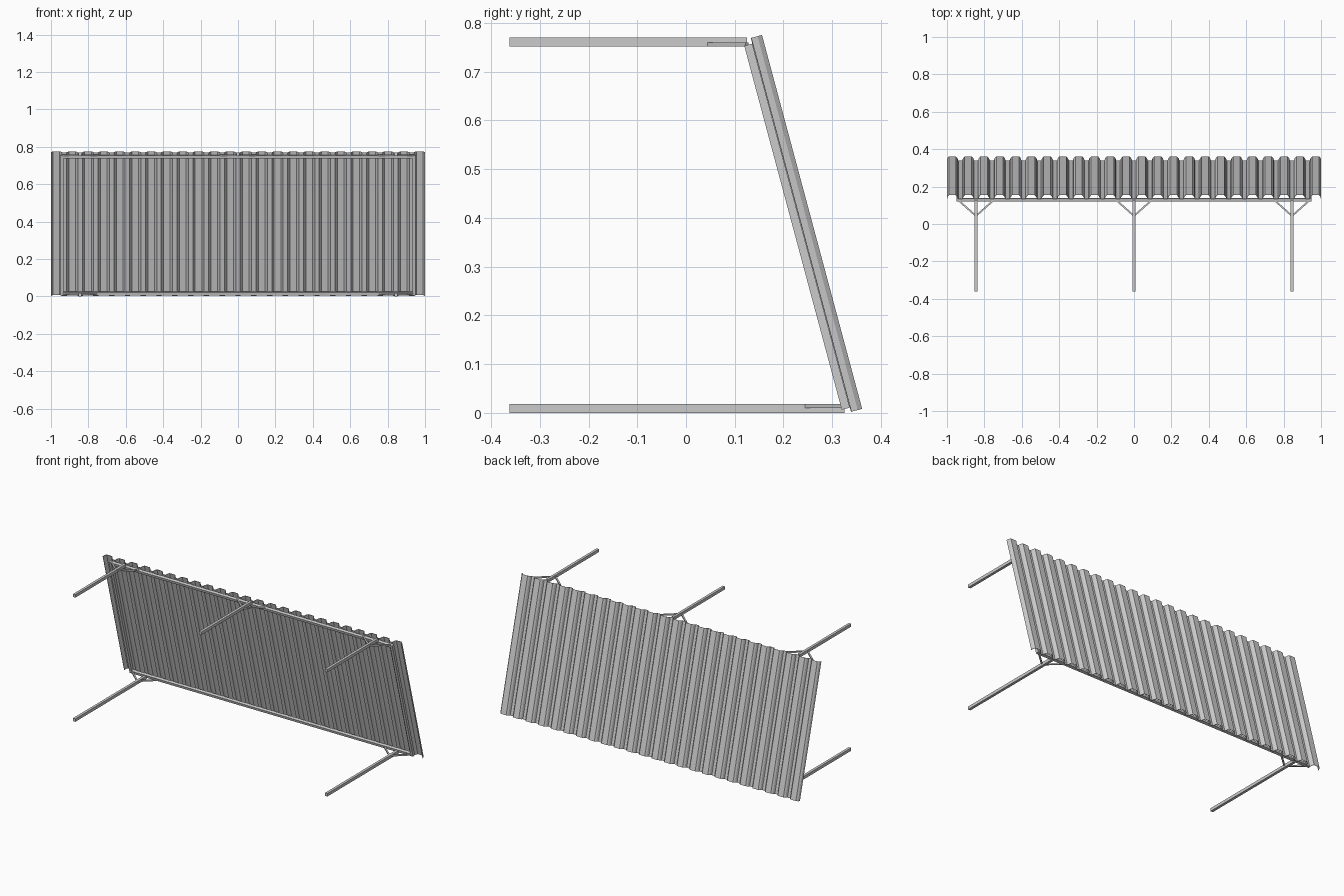
import bpy, bmesh
from mathutils import Vector

if "Cube" in bpy.data.objects:
    bpy.data.objects.remove(bpy.data.objects["Cube"])

# panel frame: origin at top outer edge, D runs down the slope, N points inward
T = Vector((0, 0.155, 0.775))
D = Vector((0, 0.205, -0.765)).normalized()
N = Vector((0, D.z, -D.y))
X = Vector((1, 0, 0))
LENGTH, DEPTH = 0.794, 0.022


def panel(x, s, n):
    return T + X * x + D * s + N * n


def make(name, verts, faces):
    me = bpy.data.meshes.new(name)
    me.from_pydata([tuple(v) for v in verts], [], faces)
    bm = bmesh.new()
    bm.from_mesh(me)
    bmesh.ops.recalc_face_normals(bm, faces=bm.faces)
    bm.to_mesh(me)
    bm.free()
    ob = bpy.data.objects.new(name, me)
    bpy.context.collection.objects.link(ob)
    return ob


BOX = [(0, 1, 3, 2), (4, 5, 7, 6), (0, 1, 5, 4), (2, 3, 7, 6), (0, 2, 6, 4), (1, 3, 7, 5)]


def panel_box(name, xs, ss, ns):
    return make(name, [panel(x, s, n) for x in xs for s in ss for n in ns], BOX)


def beam(name, a, b, w, h):
    # horizontal square bar between two points
    a, b = Vector(a), Vector(b)
    side = (b - a).cross(Vector((0, 0, 1))).normalized() * w / 2
    up = Vector((0, 0, h / 2))
    return make(name, [p + side * i + up * j for p in (a, b) for i in (-1, 1) for j in (-1, 1)], BOX)


# corrugated sheet: repeated trapezoid ridges with turned-down ends
RIDGES = 24
pitch = 1.942 / (RIDGES - 1)
wave = [(-0.029, DEPTH), (-0.026, 0.009), (-0.018, 0), (0.018, 0), (0.026, 0.009), (0.031, DEPTH)]
wave[0] = (-0.031, DEPTH)
profile = []
for i in range(RIDGES):
    c = (i - (RIDGES - 1) / 2) * pitch
    profile += [(max(-1, min(1, c + x)), n) for x, n in wave]
verts = [panel(x, s, n) for x, n in profile for s in (0, LENGTH)]
faces = [(2 * i, 2 * i + 1, 2 * i + 3, 2 * i + 2) for i in range(len(profile) - 1)]
sheet = make("corrugated_sheet", verts, faces)
mod = sheet.modifiers.new("thickness", "SOLIDIFY")
mod.thickness = 0.002
mod.offset = 0

# rectangular backing frame
F0, F1, TUBE = 0.012, LENGTH - 0.009, 0.016
frame_n = (DEPTH + 0.001, DEPTH + 0.018)
panel_box("top_rail", (-0.95, 0.95), (F0, F0 + TUBE), frame_n)
panel_box("bottom_rail", (-0.95, 0.95), (F1 - TUBE, F1), frame_n)
for s, side in ((-1, "left"), (1, "right")):
    panel_box(side + "_frame_bar", (s * 0.95, s * 0.934), (F0 + TUBE, F1 - TUBE), frame_n)

# support arms with V braces
for level, z, bz, y_end, xs in (("top", 0.761, 0.756, 0.125, (-0.845, 0, 0.845)),
                                ("bottom", 0.009, 0.014, 0.325, (-0.845, 0.845))):
    for x in xs:
        beam(level + "_arm", (x, -0.362, z), (x, y_end, z), 0.016, 0.018)
        for s in (-1, 1):
            beam(level + "_brace", (x, y_end - 0.082, bz), (x + s * 0.092, y_end, bz), 0.009, 0.008)
